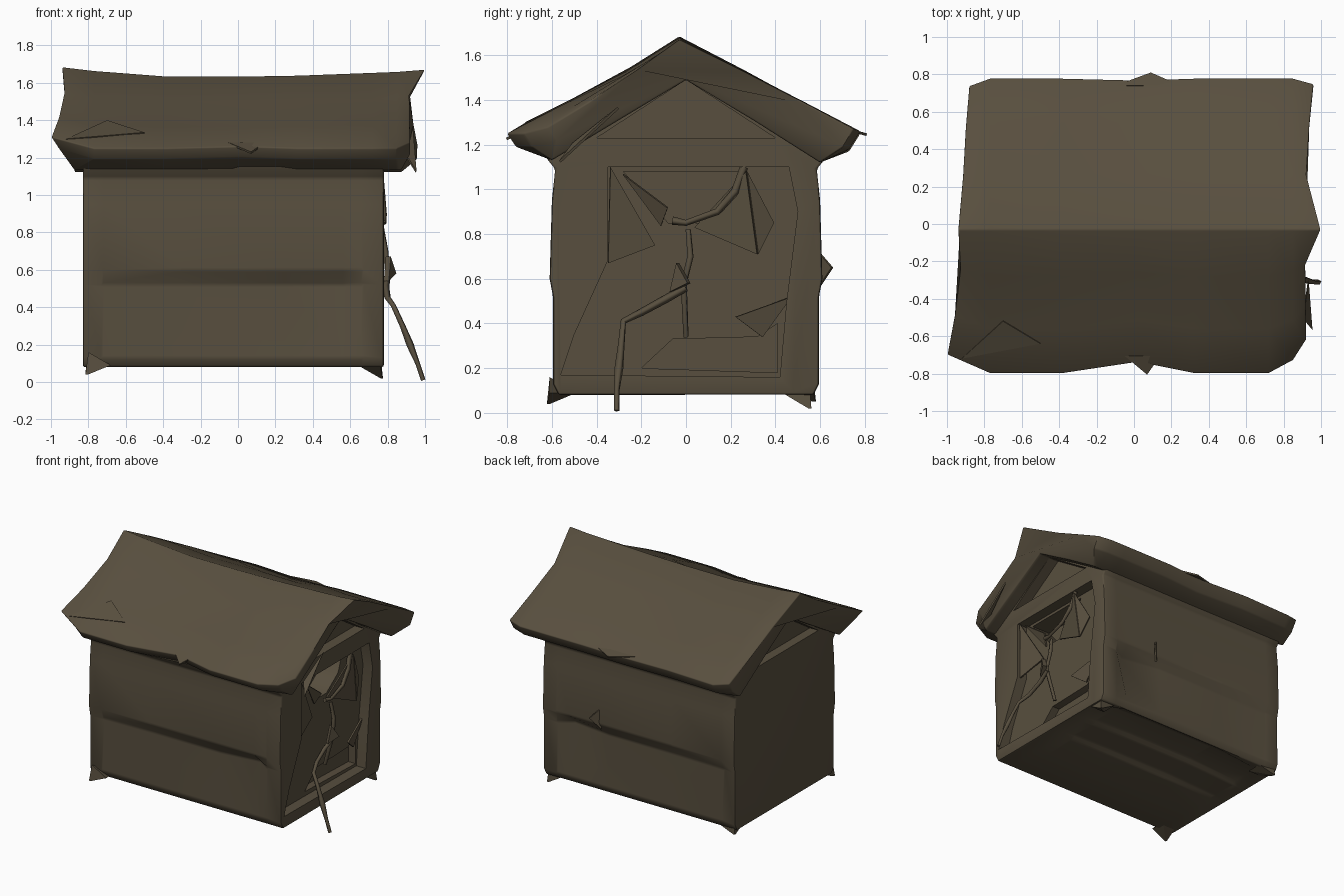
import bpy
import bmesh
import random
from mathutils import Vector

random.seed(4)
if "Cube" in bpy.data.objects:
    bpy.data.objects.remove(bpy.data.objects["Cube"])

wood = bpy.data.materials.new("weathered_brown_wood")
wood.use_nodes = True
COLOUR = (0.098, 0.078, 0.049, 1)
wood.diffuse_color = COLOUR
bsdf = wood.node_tree.nodes["Principled BSDF"]
bsdf.inputs["Base Color"].default_value = COLOUR
bsdf.inputs["Roughness"].default_value = 0.9


def loft(name, rings):
    """Skin a list of equal rings and cap the ends."""
    bm = bmesh.new()
    rows = [[bm.verts.new(p) for p in ring] for ring in rings]
    n = len(rows[0])
    for a, b in zip(rows, rows[1:]):
        for i in range(n):
            j = (i + 1) % n
            bm.faces.new((a[i], a[j], b[j], b[i]))
    bm.faces.new(rows[0])
    bm.faces.new(rows[-1])
    bmesh.ops.recalc_face_normals(bm, faces=bm.faces)
    mesh = bpy.data.meshes.new(name)
    bm.to_mesh(mesh)
    bm.free()
    mesh.materials.append(wood)
    ob = bpy.data.objects.new(name, mesh)
    bpy.context.collection.objects.link(ob)
    return ob


def prism(name, outline, x0, x1):
    return loft(name, [[(x, y, z) for y, z in outline] for x in (x0, x1)])


def select(ob):
    bpy.ops.object.select_all(action="DESELECT")
    ob.select_set(True)
    bpy.context.view_layer.objects.active = ob


def smooth(ob, angle=0.7):
    select(ob)
    bpy.ops.object.shade_smooth_by_angle(angle=angle)


def bevel(ob, width):
    mod = ob.modifiers.new("worn_edges", "BEVEL")
    mod.width = width
    mod.segments = 2
    select(ob)
    bpy.ops.object.modifier_apply(modifier=mod.name)


def cut(ob, outline, x0, x1):
    cutter = prism("cutter", outline, x0, x1)
    cutter.hide_render = True
    mod = ob.modifiers.new("recess", "BOOLEAN")
    mod.operation = "DIFFERENCE"
    mod.solver = "EXACT"
    mod.object = cutter
    select(ob)
    bpy.ops.object.modifier_apply(modifier=mod.name)
    bpy.data.objects.remove(cutter)


# House body: sagging upper boards over sunken lower ones, flaring into the eaves,
# with a floor that buckles upward in folds away from the ends
def body_ring(x, sink, fold):
    half = [(0.57, 0.08), (0.595, 0.13), (0.595 - sink, 0.52),
            (0.61, 0.6), (0.6, 0.95), (0.585, 1.09), (0.64, 1.16)]
    ring = [(x, y, z) for y, z in half] + [(x, 0, 1.52)]
    ring += [(x, -y, z) for y, z in reversed(half)]
    folds = [(-0.3, 0.1), (-0.02, 0.2), (0.02, 0.7), (0.22, 0.5), (0.26, 1), (0.48, 1)]
    return ring + [(x, y, 0.08 + fold * f) for y, f in folds]


body = loft("house_body", [body_ring(*s) for s in (
    (-0.83, 0, 0), (-0.72, 0.02, 0.03), (-0.3, 0.03, 0.06), (0.25, 0.03, 0.06),
    (0.56, 0.07, 0.05), (0.66, 0.0, 0.03), (0.78, 0, 0))])
bevel(body, 0.012)

# Gable recesses, door recess, the dark opening above and the sunken box below
gable = [(-0.4, 1.23), (0.4, 1.23), (0, 1.49)]
cut(body, gable, 0.7, 1)
cut(body, gable, -1, -0.76)
cut(body, [(-0.35, 1.1), (-0.35, 0.68), (-0.5, 0.35), (-0.56, 0.17),
           (0.42, 0.16), (0.45, 0.5), (0.5, 0.9), (0.46, 1.1)], 0.7, 1)
cut(body, [(-0.28, 1.08), (0.25, 1.08), (0.2, 0.95), (0.06, 0.85), (-0.08, 0.85)], 0.55, 1)
cut(body, [(-0.2, 0.2), (-0.06, 0.33), (0.32, 0.34), (0.41, 0.4), (0.41, 0.18)], 0.64, 1)
smooth(body)

# Pointed feet below three corners
for sx, sy, tip in ((-0.8, -0.61, 0.04), (0.76, 0.55, 0.02), (-0.8, 0.57, 0.05)):
    dx, dy = (-0.12 if sx > 0 else 0.12), (-0.12 if sy > 0 else 0.12)
    loft("corner_foot", [
        [(sx, sy, 0.16), (sx + dx, sy, 0.09), (sx + dx, sy + dy, 0.09), (sx, sy + dy, 0.09)],
        [(sx * 1.02 + a, sy * 1.02 + b, tip) for a, b in ((0, 0), (dx / 9, 0), (dx / 9, dy / 9), (0, dy / 9))]])

# Roof: one crumpled gable shell with turned-down eaves and pulled-out corners
stations = [  # x, ridge shift, ridge height, then x shift, y and z of front and back eaves
    (-0.92, -0.02, 1.685, -0.08, 0.70, 1.31, 0.04, 0.74, 1.27),
    (-0.77, 0, 1.665, 0, 0.80, 1.25, 0, 0.78, 1.25),
    (-0.38, 0, 1.635, 0, 0.80, 1.25, 0, 0.78, 1.26),
    (0.02, 0, 1.635, 0, 0.74, 1.26, 0, 0.77, 1.25),
    (0.32, 0, 1.64, 0, 0.80, 1.25, 0, 0.78, 1.26),
    (0.72, 0, 1.655, 0, 0.80, 1.25, 0, 0.78, 1.26),
    (0.85, 0, 1.66, 0, 0.73, 1.25, 0, 0.78, 1.26),
    (0.92, 0.08, 1.672, 0, 0.62, 1.28, 0.04, 0.75, 1.27)]


def roof_ring(x, rx, ridge, fx, fy, fz, bx, by, bz):
    def slope(dx, y, z, t):
        bump = random.uniform(-0.008, 0.008)
        return (x + dx * t * t, y * t, ridge + (z - ridge) * t + bump)
    under = x * 0.95 if abs(x) > 0.9 else x
    return [(x + rx, -0.03, ridge), slope(fx, -fy, fz, 0.35), slope(fx, -fy, fz, 0.7),
            (x + fx, -fy, fz), (x + fx / 2, 0.04 - fy, fz - 0.06), (under, -0.6, 1.13),
            (under, -0.3, 1.31), (under, 0, 1.49), (under, 0.3, 1.31),
            (under, 0.6, 1.12), (x + bx, by - 0.05, bz - 0.08), (x + bx, by, bz),
            slope(bx, by, bz, 0.7), slope(bx, by, bz, 0.35)]


roof = loft("gable_roof", [roof_ring(*s) for s in stations])
bevel(roof, 0.008)
smooth(roof, 1.0)


# Torn shards on the eaves, walls and corners
def shard(name, a, b, c, thick=0.012):
    pts = [Vector(p) for p in (a, b, c)]
    normal = (pts[1] - pts[0]).cross(pts[2] - pts[0]).normalized() * thick
    return loft(name, [pts, [p - normal for p in pts]])


shard("corner_flap", (-0.92, -0.72, 1.3), (-0.5, -0.64, 1.335), (-0.7, -0.52, 1.4))
shard("front_eave_splinter", (-0.05, -0.7, 1.27), (0.14, -0.7, 1.27), (0.07, -0.8, 1.22))
shard("back_eave_splinter", (-0.1, 0.74, 1.27), (0.25, 0.74, 1.27), (0.09, 0.81, 1.25))
shard("end_eave_splinter", (0.9, -0.5, 1.2), (0.93, -0.3, 1.36), (0.95, -0.56, 1.12))
shard("wall_splinter", (0.3, 0.59, 0.72), (0.3, 0.59, 0.56), (0.36, 0.65, 0.65))

# Boards hanging in the doorway
shard("door_flap", (0.77, 0.27, 1.08), (0.73, 0.39, 0.85), (0.76, 0.32, 0.71))
shard("door_flap", (0.77, 0.27, 1.08), (0.76, 0.32, 0.71), (0.71, 0.04, 0.83))
shard("door_flap", (0.76, -0.34, 1.1), (0.71, -0.14, 0.75), (0.75, -0.35, 0.67))
shard("door_flap", (0.76, -0.28, 1.07), (0.75, -0.08, 0.92), (0.71, -0.11, 0.84))
shard("door_flap", (0.76, 0.22, 0.43), (0.71, 0.47, 0.52), (0.72, 0.34, 0.34))


# Frayed rope hung across the door and trailing to the ground
def rope(name, points, radius):
    curve = bpy.data.curves.new(name, "CURVE")
    curve.dimensions = "3D"
    curve.bevel_depth = radius
    curve.bevel_resolution = 0
    curve.use_fill_caps = True
    spline = curve.splines.new("POLY")
    spline.points.add(len(points) - 1)
    for p, co in zip(spline.points, points):
        p.co = (*co, 1)
        p.radius = random.uniform(0.7, 1.25)
    curve.materials.append(wood)
    ob = bpy.data.objects.new(name, curve)
    bpy.context.collection.objects.link(ob)
    select(ob)
    bpy.ops.object.convert(target="MESH")


rope("door_rope", [(0.76, 0.26, 1.1), (0.77, 0.22, 0.99), (0.78, 0.14, 0.9), (0.78, 0.0, 0.85),
                   (0.77, -0.06, 0.86)], 0.016)
rope("hanging_rope", [(0.77, 0.01, 0.82), (0.79, 0.02, 0.7), (0.8, -0.01, 0.58), (0.73, 0.0, 0.34)], 0.013)
rope("trailing_rope", [(0.8, 0.0, 0.56), (0.79, -0.09, 0.51), (0.8, -0.2, 0.45), (0.83, -0.28, 0.41),
                       (0.88, -0.29, 0.3), (0.92, -0.3, 0.2), (0.96, -0.31, 0.1), (0.99, -0.31, 0.01)], 0.018)
shard("rope_knot", (0.79, -0.03, 0.67), (0.82, 0.02, 0.58), (0.78, -0.06, 0.54), 0.03)
